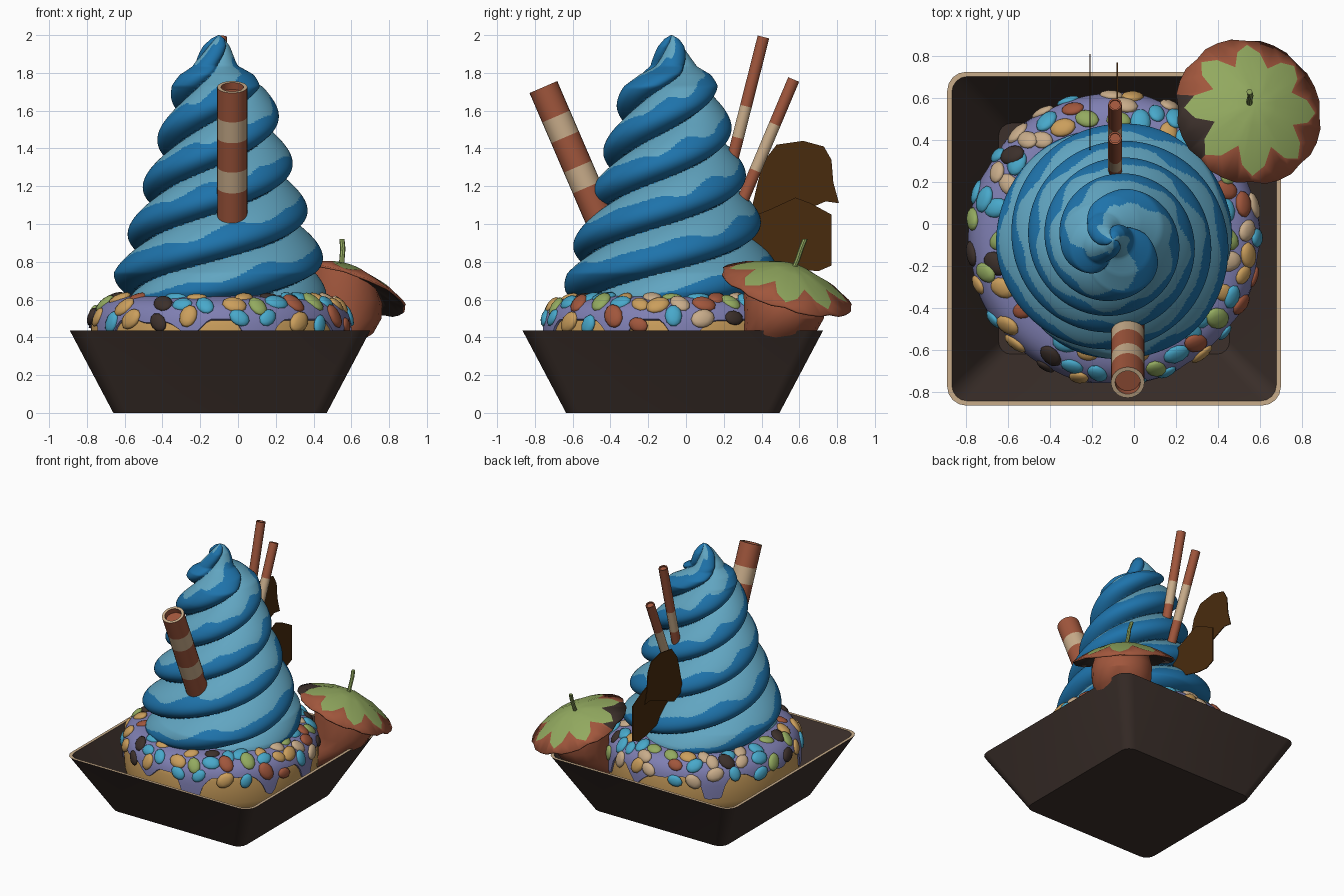
import bpy, bmesh, math, random
from math import sin, cos, pi, radians
from mathutils import Vector, Matrix

if "Cube" in bpy.data.objects:
    bpy.data.objects.remove(bpy.data.objects["Cube"])

random.seed(11)
TAU = 2 * pi


def mat(name, r, g, b):
    m = bpy.data.materials.new(name)
    lin = [((c / 255 + 0.055) / 1.055) ** 2.4 for c in (r, g, b)]
    m.diffuse_color = (*lin, 1)
    m.use_nodes = True
    m.node_tree.nodes["Principled BSDF"].inputs["Base Color"].default_value = m.diffuse_color
    return m


DARK = mat("dark_brown", 60, 48, 43)
CREAM = mat("cream", 200, 172, 138)
BLUE = mat("deep_blue", 30, 115, 171)
LIGHT = mat("light_blue", 97, 165, 193)
LAV = mat("lavender", 127, 127, 178)
DOUGH = mat("golden_dough", 202, 158, 92)
RED = mat("red_brown", 160, 86, 60)
GREEN = mat("leaf_green", 147, 170, 96)
CHOC = mat("chocolate", 73, 43, 13)
CYAN = mat("candy_cyan", 72, 168, 202)


def finish(name, bm, mats, angle=40):
    bmesh.ops.recalc_face_normals(bm, faces=bm.faces)
    me = bpy.data.meshes.new(name)
    bm.to_mesh(me)
    bm.free()
    ob = bpy.data.objects.new(name, me)
    bpy.context.collection.objects.link(ob)
    for m in mats:
        me.materials.append(m)
    if angle:
        bpy.ops.object.select_all(action='DESELECT')
        ob.select_set(True)
        bpy.context.view_layer.objects.active = ob
        bpy.ops.object.shade_smooth_by_angle(angle=radians(angle))
    return ob


def loft(name, rings, mats, rule=lambda i, j: 0, caps=(True, True), wrap=False, angle=40):
    """Skin closed rings of points; rule(row, column) picks the colour."""
    bm = bmesh.new()
    rows = [[bm.verts.new(p) for p in r] for r in rings]
    n = len(rows[0])
    for i in range(len(rows) if wrap else len(rows) - 1):
        a, b = rows[i], rows[(i + 1) % len(rows)]
        for j in range(n):
            k = (j + 1) % n
            bm.faces.new((a[j], a[k], b[k], b[j])).material_index = rule(i, j)
    if not wrap:
        if caps[0]:
            bm.faces.new(rows[0]).material_index = rule(0, 0)
        if caps[1]:
            bm.faces.new(rows[-1]).material_index = rule(len(rows) - 2, 0)
    return finish(name, bm, mats, angle)


CX, CY = -0.095, -0.07


# Square bowl with rounded corners and a cream rim
def square(h, r, z):
    pts = []
    for q in range(4):
        for s in range(5):
            a = q * pi / 2 + s * pi / 8
            sx, sy = [(1, 1), (-1, 1), (-1, -1), (1, -1)][q]
            pts.append((CX + sx * (h - r) + r * cos(a), CY + sy * (h - r) + r * sin(a), z))
    return pts


loft("bowl", [square(.565, .07, 0), square(.795, .09, .435), square(.773, .075, .435),
              square(.55, .06, .03)], [DARK, CREAM], lambda i, j: int(i == 1))


# Doughnut, icing with drips
def ring_point(th, ph, grow=0.0):
    c, s = cos(ph), sin(ph)
    e = 0.62
    x = math.copysign(abs(c) ** e, c) * (.265 + grow)
    z = math.copysign(abs(s) ** e, s) * (.23 + grow)
    return (CX + (.42 + x) * cos(th), CY + (.42 + x) * sin(th), .38 + z)


loft("doughnut", [[ring_point(TAU * j / 72, TAU * i / 32) for j in range(72)] for i in range(32)],
     [DOUGH], wrap=True, angle=60)


def icing_edge(th):
    d = sin(9 * th) + .7 * sin(14 * th + 1) + .4 * sin(5 * th + 2)
    return .19 - .2 * max(-.6, min(1.3, d))


N = 180
rings = []
for i in range(16):
    row = []
    for j in range(N):
        th = TAU * j / N
        e = icing_edge(th)
        row.append(ring_point(th, e + (1.9 - e) * (max(i - 1, 0) / 14) ** 1.3, 0 if i == 0 else .012))
    rings.append(row)
loft("icing", rings, [LAV], caps=(False, False), angle=70)

# Candy pebbles pressed into the icing
candy_mats = [DOUGH, CREAM, CYAN, RED, GREEN, DARK]
bm = bmesh.new()
for row, (ph, count) in enumerate([(.30, 27), (.80, 32), (1.2, 28)]):
    for k in range(count):
        if random.random() < .08:
            continue
        th = TAU * (k + .5 * row + random.uniform(-.2, .2)) / count
        p = Vector(ring_point(th, ph + random.uniform(-.12, .12), .01))
        normal = (p - Vector((CX + .5 * cos(th), CY + .5 * sin(th), .45))).normalized()
        size = random.uniform(.044, .058)
        m = (Matrix.Translation(p) @ normal.to_track_quat('Z', 'Y').to_matrix().to_4x4()
             @ Matrix.Rotation(random.uniform(0, pi), 4, 'Z')
             @ Matrix.Diagonal((size * 1.2, size * .9, size * .42, 1)))
        col = random.choices(range(6), (5, 4, 5, 3, 3, 1.5))[0]
        res = bmesh.ops.create_icosphere(bm, subdivisions=2, radius=1, matrix=m)
        for v in res["verts"]:
            for f in v.link_faces:
                f.material_index = col
finish("candy_pebbles", bm, candy_mats, 60)

# Soft-serve swirl: three spiralling lobes, light above and deep blue below
PROFILE = [(.56, .53), (.64, .56), (.74, .57), (.95, .50), (1.2, .42), (1.45, .342),
           (1.62, .295), (1.73, .26), (1.79, .205), (1.835, .13), (1.88, .105),
           (1.94, .075), (1.98, .04), (2.0, .004)]
STEP, LOBES = .25, 3


def envelope(z):
    for (z0, r0), (z1, r1) in zip(PROFILE, PROFILE[1:]):
        if z <= z1:
            return r0 + (r1 - r0) * (z - z0) / (z1 - z0)
    return PROFILE[-1][1]


def lobe(z, th):
    return (z / STEP - LOBES * th / TAU - .02) % 1


def swirl_colour(z, th):
    edge = .60 + .06 * sin(5 * th + 9 * z) + .04 * sin(11 * th - 14 * z)
    return int(edge < lobe(z, th) < .985)


ROWS, COLS = 220, 190
heights = [.56 + 1.44 * i / ROWS for i in range(ROWS + 1)]
rings = []
for z in heights:
    env = envelope(z)
    depth = min(.115, env * .36)
    lean = max(0, min(1, (z - 1.72) / .12)) * max(0, 1 - max(0, z - 1.86) / .2)
    row = []
    for j in range(COLS):
        th = TAU * j / COLS
        r = env - depth * (1 - sin(pi * lobe(z, th) ** .75) ** .75)
        row.append((-.088 - .04 * lean + r * cos(th), -.08 + .01 * lean + r * sin(th), z))
    rings.append(row)
loft("ice_cream_swirl", rings, [BLUE, LIGHT],
     lambda i, j: swirl_colour((heights[i] + heights[i + 1]) / 2, TAU * (j + .5) / COLS), angle=70)


# Striped wafer rolls
def wafer(name, top, bottom, radius, sides, period, red_part, rim, hollow):
    top, bottom = Vector(top), Vector(bottom)
    d = (top - bottom).normalized()
    u = (Vector((1, 0, 0)) - d * d.x).normalized()
    v = d.cross(u)
    length, n = (top - bottom).length, 90

    def ring(c, r):
        return [c + u * r * cos(TAU * j / sides) + v * r * sin(TAU * j / sides) for j in range(sides)]

    rows = [ring(bottom.lerp(top, i / n), radius) for i in range(n + 1)]
    rows += [ring(top, radius * .75), ring(top - d * hollow, radius * .75)]

    def rule(i, j):
        if i >= n:
            return rim if i == n else 0
        return int(length * (1 - (i + .5) / n) % period > red_part)

    loft(name, rows, [RED, CREAM], rule)


wafer("front_wafer_roll", (-.03, -.755, 1.725), (-.03, -.40, .90), .08, 24, .29, .165, 1, .04)
wafer("tall_thin_wafer", (-.09, .41, 1.99), (-.09, .22, 1.24), .033, 10, .55, .38, 0, .01)
wafer("short_thin_wafer", (-.09, .57, 1.765), (-.09, .26, 1.03), .033, 10, .52, .26, 0, .01)


# Chocolate shards standing at the back
def shard(name, x, outline):
    bm = bmesh.new()
    f = bm.faces.new([bm.verts.new((x - .003, y, z)) for y, z in outline])
    ext = bmesh.ops.extrude_face_region(bm, geom=[f])
    bmesh.ops.translate(bm, vec=(.006, 0, 0), verts=[g for g in ext["geom"] if isinstance(g, bmesh.types.BMVert)])
    finish(name, bm, [CHOC], 0)


shard("upper_chocolate_shard", -.21, [(.34, 1.05), (.38, 1.22), (.41, 1.33), (.48, 1.42), (.62, 1.44), (.73, 1.41),
                                      (.77, 1.34), (.78, 1.22), (.81, 1.11), (.74, 1.12), (.6, 1.06), (.45, 1.0)])
shard("lower_chocolate_shard", -.08, [(.30, 1.02), (.45, 1.08), (.58, 1.14), (.66, 1.11), (.77, 1.05),
                                      (.77, .78), (.70, .75), (.60, .76), (.46, .80), (.36, .88)])

# Strawberry body, tip leaning into the bowl, top cut along the cap: (height, radius, shift, slope)
body = [(.24, .05, .17, 0), (.33, .13, .11, 0), (.42, .19, .025, 0), (.50, .21, 0, 0),
        (.60, .215, 0, .1), (.69, .195, 0, .31)]
rings = []
for z, r, s, slope in body:
    ds = [(r * cos(TAU * j / 16), r * sin(TAU * j / 16)) for j in range(16)]
    rings.append([(.55 - s + dx, .52 - s + dy, z - slope * (dx + dy)) for dx, dy in ds])
loft("strawberry", rings, [RED], angle=30)

# Tilted leaf cap: eight-pointed green star inside a red brim
tilt = Matrix.Translation((.545, .535, .655)) @ Matrix.Rotation(radians(23), 4, Vector((-1, 1, 0)))
bm = bmesh.new()


def cap_vert(r, a):
    z = .13 * (1 - (r / .36) ** 1.8)
    return bm.verts.new(tilt @ Vector((r * cos(a), r * sin(a), z)))


angles = [TAU * j / 32 for j in range(32)]
star = (.325, .285, .21, .285)
centre = cap_vert(0, 0)
levels = [[cap_vert(.10, a) for a in angles],
          [cap_vert(star[j % 4], a) for j, a in enumerate(angles)],
          [cap_vert(.362 if j % 4 else .35, a) for j, a in enumerate(angles)]]
for j in range(32):
    k = (j + 1) % 32
    bm.faces.new((centre, levels[0][j], levels[0][k]))
    bm.faces.new((levels[0][j], levels[1][j], levels[1][k], levels[0][k]))
    f = bm.faces.new((levels[1][j], levels[2][j], levels[2][k], levels[1][k]))
    f.material_index = 2 if 15 <= j <= 19 else 1
cap = finish("strawberry_leaf_cap", bm, [GREEN, RED, DARK], 30)
# Dark underside
sol = cap.modifiers.new("thickness", 'SOLIDIFY')
sol.thickness = .012
sol.offset = -1
sol.material_offset = 2

# Curved stem
path = [(.55, .57, .765), (.55, .59, .81), (.555, .61, .87), (.55, .63, .92)]
loft("strawberry_stem", [[(x + .014 * cos(TAU * j / 8), y + .014 * sin(TAU * j / 8), z) for j in range(8)]
                         for x, y, z in path], [GREEN])
